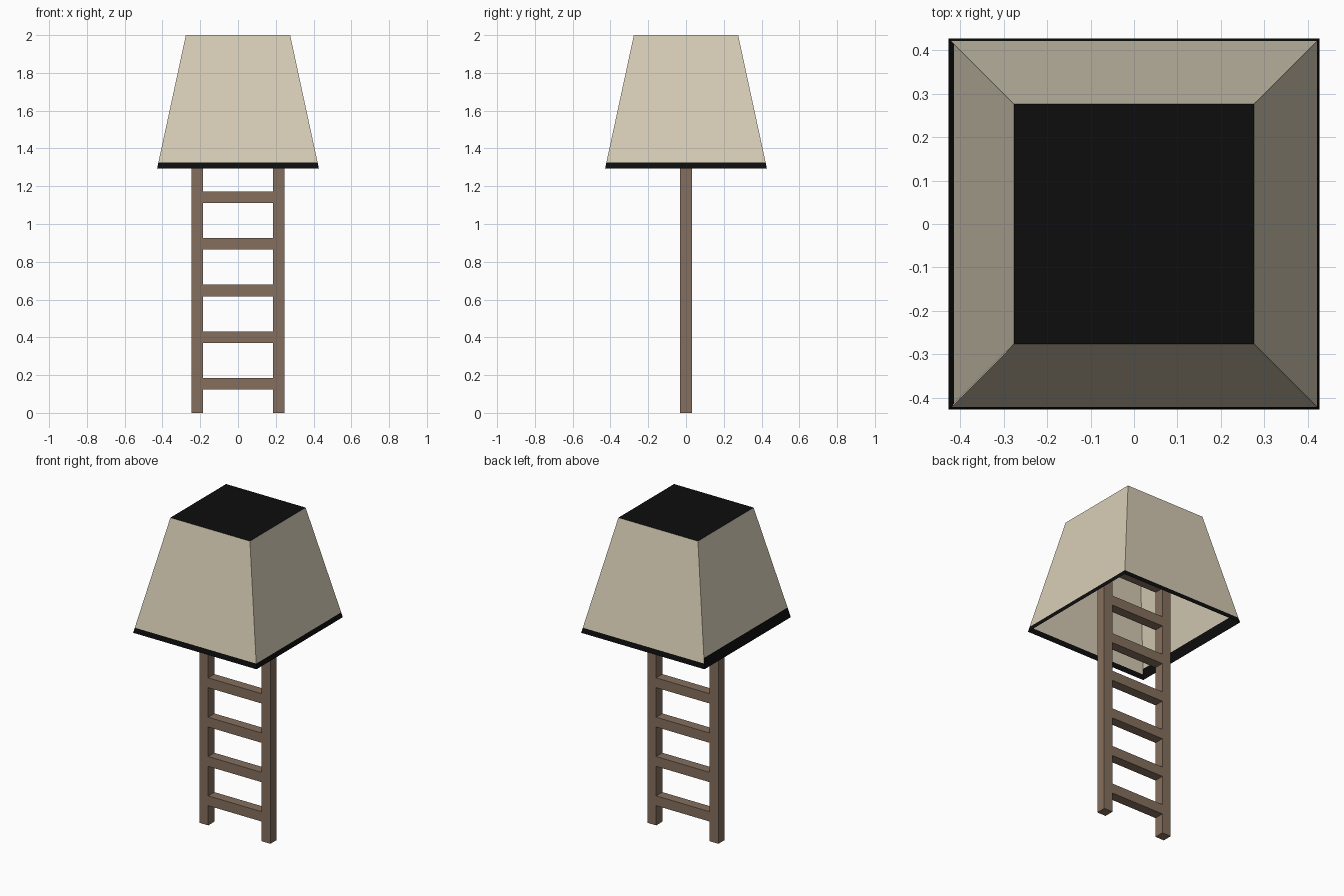
import bpy
import bmesh

if "Cube" in bpy.data.objects:
    bpy.data.objects.remove(bpy.data.objects["Cube"])


def material(name, rgb):
    m = bpy.data.materials.new(name)
    m.diffuse_color = (*rgb, 1)
    m.use_nodes = True
    m.node_tree.nodes["Principled BSDF"].inputs["Base Color"].default_value = m.diffuse_color
    return m


CREAM = material("cream cloth", (0.68, 0.615, 0.47))
BLACK = material("black trim", (0.004, 0.004, 0.004))
WOOD = material("brown wood", (0.235, 0.162, 0.113))


def finish(bm, name, mats):
    me = bpy.data.meshes.new(name)
    bm.to_mesh(me)
    bm.free()
    for m in mats:
        me.materials.append(m)
    ob = bpy.data.objects.new(name, me)
    bpy.context.collection.objects.link(ob)
    return ob


def box(name, lo, hi, mat):
    bm = bmesh.new()
    bmesh.ops.create_cube(bm, size=1)
    for v in bm.verts:
        v.co = [lo[i] if v.co[i] < 0 else hi[i] for i in range(3)]
    return finish(bm, name, [mat])


# Ladder: two posts and evenly spaced rungs
U = 0.0617
D = U / 2
for side, x in (("left", -4 * U), ("right", 3 * U)):
    box(side + "_post", (x, -D, 0), (x + U, D, 32 * U), WOOD)
for i in range(8):
    z = (2 + 4 * i) * U
    box(f"rung_{i + 1}", (-3 * U, -D, z), (3 * U, D, z + U), WOOD)

# Shade: open-bottomed tapered shell with a dark lid and dark hem
Z0, Z1, R0, R1 = 1.295, 2.0, 0.428, 0.276
bm = bmesh.new()


def ring_point(sx, sy, z):
    r = R0 + (R1 - R0) * (z - Z0) / (Z1 - Z0)
    return bm.verts.new((sx * r, sy * r, z))


corners = [(-1, -1), (1, -1), (1, 1), (-1, 1)]
for i in range(4):
    a, b = corners[i], corners[(i + 1) % 4]
    hem = 0.062 if i == 3 else 0.031       # hem is deeper on the left side
    for lo, hi, idx in ((Z0, Z0 + hem, 1), (Z0 + hem, Z1, 0)):
        f = bm.faces.new([ring_point(*a, lo), ring_point(*b, lo),
                          ring_point(*b, hi), ring_point(*a, hi)])
        f.material_index = idx
lid = bm.faces.new([ring_point(*c, Z1) for c in corners])
lid.material_index = 1
bmesh.ops.remove_doubles(bm, verts=bm.verts[:], dist=1e-5)
finish(bm, "shade", [CREAM, BLACK])
